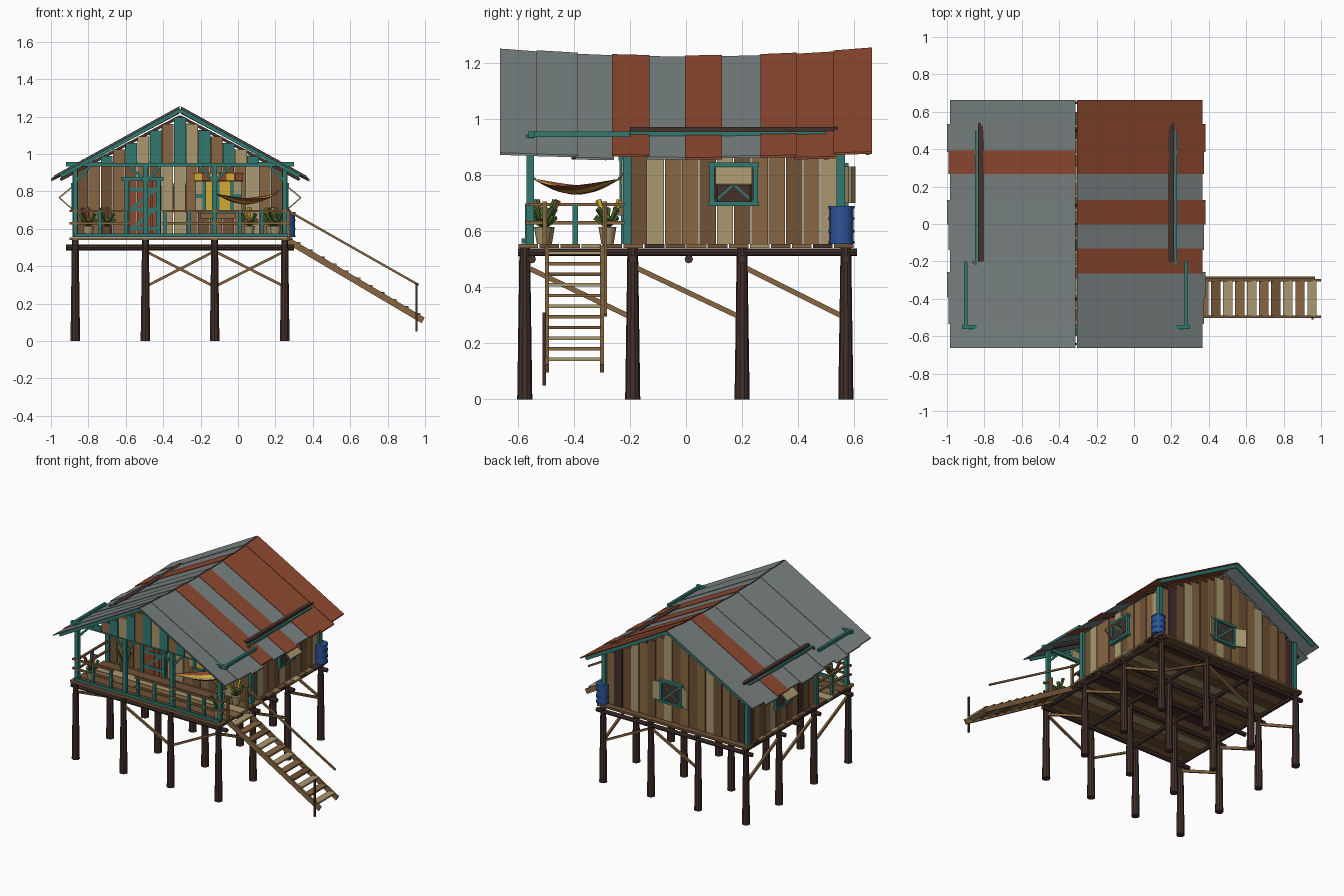
import bpy, bmesh, math
from mathutils import Vector, Matrix

cube = bpy.data.objects.get("Cube")
if cube:
    bpy.data.objects.remove(cube, do_unlink=True)

# Palette: one letter code per colour
PALETTE = {
    "d": ("dark timber", "46342F"), "m": ("mid brown wood", "6E5238"),
    "b": ("brown wood", "866644"), "l": ("pale tan wood", "A8976F"),
    "t": ("teal paint", "34786F"), "g": ("grey metal", "788080"),
    "r": ("rust red", "8C4A33"), "u": ("blue drum", "2F5596"),
    "y": ("yellow cloth", "D0A83A"), "e": ("leaf green", "4F6B35")}
CODES = "".join(PALETTE)
MATS = []
for label, code in PALETTE.values():
    rgb = [(int(code[i:i + 2], 16) / 255) ** 2.2 for i in (0, 2, 4)]
    mat = bpy.data.materials.new(label)
    mat.use_nodes = True
    mat.diffuse_color = (*rgb, 1)
    node = mat.node_tree.nodes["Principled BSDF"]
    node.inputs["Base Color"].default_value = (*rgb, 1)
    node.inputs["Roughness"].default_value = 0.8
    MATS.append(mat)


class Part:
    """Collects simple solids into one named object."""

    def __init__(self, name):
        self.name, self.bm = name, bmesh.new()

    def hexa(self, pts, col):
        v = [self.bm.verts.new(p) for p in pts]
        for i in range(4):
            j = (i + 1) % 4
            self.face([v[i], v[j], v[j + 4], v[i + 4]], col)
        self.face(v[3::-1], col)
        self.face(v[4:], col)

    def face(self, verts, col):
        self.bm.faces.new(verts).material_index = CODES.index(col)

    def box(self, c, s, col):
        x, y, z = (k / 2 for k in s)
        ring = [(-x, -y), (x, -y), (x, y), (-x, y)]
        self.hexa([(c[0] + a, c[1] + b, c[2] + h) for h in (-z, z) for a, b in ring], col)

    def beam(self, a, b, w, h, col):
        a, b = Vector(a), Vector(b)
        d = (b - a).normalized()
        side = d.cross((0, 0, 1) if abs(d.z) < 0.95 else (0, 1, 0)).normalized()
        up = side.cross(d)
        ring = [side * i * w / 2 + up * j * h / 2 for i, j in ((-1, -1), (1, -1), (1, 1), (-1, 1))]
        self.hexa([e + r for e in (a, b) for r in ring], col)

    def log(self, a, b, r1, r2, col, n=10, smooth=False):
        a, b = Vector(a), Vector(b)
        d = b - a
        m = Matrix.Translation((a + b) / 2) @ d.to_track_quat("Z", "Y").to_matrix().to_4x4()
        new = bmesh.ops.create_cone(self.bm, cap_ends=True, segments=n, radius1=r1,
                                    radius2=r2, depth=d.length, matrix=m)["verts"]
        for f in {f for v in new for f in v.link_faces}:
            f.material_index = CODES.index(col)
            f.smooth = smooth and len(f.verts) == 4

    def done(self):
        bmesh.ops.recalc_face_normals(self.bm, faces=self.bm.faces)
        mesh = bpy.data.meshes.new(self.name)
        self.bm.to_mesh(mesh)
        self.bm.free()
        for mat in MATS:
            mesh.materials.append(mat)
        bpy.context.collection.objects.link(bpy.data.objects.new(self.name, mesh))


RIDGE = -0.31
XS, YS = (-0.87, -0.495, -0.125, 0.25), (-0.575, -0.19, 0.2, 0.57)
FLOOR = 0.555


def roof_z(x, y=0):
    t = abs(x - RIDGE) / 0.68
    return 1.225 - 0.36 * t + (0.028 - 0.016 * t) * (y / 0.66) ** 2


# Stilts and floor logs
p = Part("stilts")
for x in XS:
    for y in YS:
        p.log((x, y, 0), (x, y, 0.54), 0.027, 0.019, "d")
p.done()
p = Part("floor_logs")
for x in XS:
    p.log((x, -0.6, 0.525), (x, 0.61, 0.525), 0.014, 0.014, "d", 8)
for y in (-0.55, -0.19, 0.01, 0.2, 0.57):
    p.log((-0.92, y, 0.5), (0.3, y, 0.5), 0.015, 0.015, "d", 8)
p.done()

# Diagonal braces between the stilts
p = Part("stilt_braces")
for y, za, zb in ((-0.575, 0.48, 0.29), (0.57, 0.29, 0.48)):
    for x in (XS[1], XS[3]):
        p.beam((x, y, za), (XS[2], y, zb), 0.014, 0.014, "b")
for x in (XS[0], XS[3]):
    for a, b in zip(YS, YS[1:]):
        p.beam((x, a, 0.475), (x, b, 0.29), 0.014, 0.018, "b")
p.done()

# Deck boards
p = Part("deck")
for i in range(16):
    p.box((-0.305 + 0.006 * (i % 3 - 1), -0.5625 + 0.075 * i, 0.547),
          (1.18, 0.07, 0.015), "bmblmbdm"[i % 8])
p.done()


# Plank walls: along is 0 for x and 1 for y
def plank_wall(name, along, fixed, start, end, z0, top, cols):
    p = Part(name)
    w = (end - start) / len(cols)
    for i, col in enumerate(cols):
        c = start + w * (i + 0.5)
        z1 = top(c, w)
        pos, size = [fixed, fixed, (z0 + z1) / 2], [0.014, 0.014, z1 - z0]
        pos[along], size[along] = c, w - 0.003
        pos[1 - along] += 0.004 * (i % 2)
        if z1 > z0 + 0.01:
            p.box(pos, size, col)
    p.done()


def gable_top(c, w):
    return roof_z(abs(c - RIDGE) + w / 2 + RIDGE) - 0.012


plank_wall("front_wall", 0, -0.205, -0.865, 0.24, FLOOR, lambda c, w: 0.95, "mbmbmbmllbmbmblbm")
plank_wall("back_wall", 0, 0.545, -0.865, 0.24, FLOOR, gable_top, "dmbmlbmbmlbmblmdb")
plank_wall("right_wall", 1, 0.238, -0.2, 0.54, FLOOR, lambda c, w: 0.91, "mlbbmlmbbmbl")
plank_wall("left_wall", 1, -0.862, -0.2, 0.54, FLOOR, lambda c, w: 0.91, "bmdbmbmlbmbd")
plank_wall("front_gable", 0, -0.57, -0.865, 0.245, 0.95, gable_top, "tltbtltbtltbtltlt")

# Roof sheets, sagging towards the middle
p = Part("roof_sheets")
edges = (-0.66, -0.53, -0.39, -0.26, -0.135, 0, 0.125, 0.27, 0.39, 0.53, 0.66)
for side, cols in ((-1, "gggggggrgg"), (1, "gggrgrgrrr")):
    for i, col in enumerate(cols):
        ya, yb = edges[i] - 0.004, edges[i + 1] + 0.004
        lift = 0.004 * (i % 2)
        x0, x1 = RIDGE + side * 0.004, RIDGE + side * (0.675 + 0.008 * (i % 3))
        ring = [(x0, ya), (x1, ya), (x1, yb), (x0, yb)]
        p.hexa([(x, y, roof_z(x, y) + lift + h) for h in (-0.008, 0) for x, y in ring], col)
p.done()

# Bargeboards under both roof ends
p = Part("bargeboards")
for y in (-0.642, 0.648):
    for x in (-0.95, 0.33):
        p.beam((RIDGE, y, roof_z(RIDGE, y) - 0.015), (x, y, roof_z(x, y) - 0.015), 0.012, 0.026, "t")
p.done()

# Wall plates and teal eave beams that break through the sheets
p = Part("roof_beams")
for s in (-1, 1):
    x = RIDGE + s * 0.508
    p.beam((x, -0.2, 0.957), (x, 0.54, 0.957), 0.03, 0.028, "d")
    p.beam((x + s * 0.025, -0.22, 0.945), (x + s * 0.025, 0.5, 0.945), 0.014, 0.02, "t")
    p.beam((RIDGE + s * 0.59, -0.56, 0.945), (RIDGE + s * 0.59, -0.2, 0.945), 0.018, 0.02, "t")
    for y in (-0.4, 0.1, 0.5):
        p.beam((RIDGE, y, 1.2), (RIDGE + s * 0.64, y, 0.862), 0.016, 0.016, "d")
p.beam((-0.92, -0.55, 0.945), (0.3, -0.55, 0.945), 0.022, 0.022, "t")
p.done()

# Veranda and corner posts with small knee braces
p = Part("teal_posts")
for x in XS:
    p.box((x, -0.555, 0.75), (0.026, 0.026, 0.39), "t")
    for s in (-1, 1):
        if XS[0] <= x + s * 0.08 <= XS[3]:
            p.beam((x, -0.555, 0.85), (x + s * 0.08, -0.555, 0.935), 0.012, 0.014, "t")
for x in (XS[0], XS[3]):
    for y in (-0.21, 0.552):
        p.box((x, y, 0.735), (0.03, 0.03, 0.36), "t")
p.done()

# Railings, open on the right where the stairs arrive
p = Part("railings")
for z in (0.63, 0.695):
    p.beam((-0.9, -0.565, z), (-0.58, -0.565, z), 0.014, 0.012, "b")
    p.beam((-0.41, -0.565, z), (0.28, -0.565, z), 0.014, 0.012, "b")
    p.beam((-0.87, -0.57, z), (-0.87, -0.22, z), 0.014, 0.012, "b")
    p.beam((0.265, -0.57, z), (0.265, -0.5, z), 0.014, 0.012, "b")
    p.beam((0.265, -0.29, z), (0.265, -0.22, z), 0.014, 0.012, "b")
for x in (-0.74, -0.6, -0.39, -0.26, 0.01, 0.13):
    p.box((x, -0.565, 0.625), (0.018, 0.018, 0.14), "t")
p.box((-0.87, -0.395, 0.625), (0.018, 0.018, 0.14), "t")
p.box((-0.305, -0.58, 0.565), (1.14, 0.012, 0.018), "t")
for y in (-0.503, -0.29):
    p.box((0.27, y, 0.62), (0.016, 0.016, 0.17), "b")
p.done()

# Stairs with a handrail
p = Part("stairs")
for y in (-0.495, -0.3):
    p.beam((0.27, y, 0.535), (0.99, y, 0.11), 0.014, 0.034, "b")
for i in range(11):
    t = (i + 0.6) / 11.2
    p.box((0.27 + 0.72 * t, -0.398, 0.545 - 0.425 * t), (0.05, 0.19, 0.012), "lbmlb"[i % 5])
p.beam((0.26, -0.287, 0.7), (0.965, -0.287, 0.3), 0.012, 0.012, "b")
p.box((0.955, -0.505, 0.18), (0.012, 0.012, 0.26), "d")
p.done()

# Front door with a braced leaf
p = Part("front_door")
for i in range(4):
    p.box((-0.5625 + 0.04 * i, -0.216, 0.705), (0.037, 0.012, 0.3), "r")
for x in (-0.595, -0.427):
    p.box((x, -0.222, 0.71), (0.024, 0.02, 0.31), "t")
p.box((-0.511, -0.224, 0.867), (0.225, 0.024, 0.022), "t")
for z in (0.6, 0.705, 0.81):
    p.box((-0.505, -0.224, z), (0.15, 0.008, 0.02), "t")
for z in (0.6, 0.705):
    p.beam((-0.57, -0.225, z), (-0.44, -0.225, z + 0.105), 0.008, 0.016, "t")
p.done()


# Framed window on a wall: to_wall maps (across, up, out) to a point
def window(name, to_wall, w, h, fill, cross=True):
    p = Part(name)

    def bar(a, b, out, wide, deep, col):
        p.beam(to_wall(*a, out), to_wall(*b, out), wide, deep, col)
    bar((-w / 2, 0), (w / 2, 0), 0.012, 0.008, h, fill)
    for s in (-1, 1):
        bar((-w / 2 - 0.012, s * h / 2), (w / 2 + 0.012, s * h / 2), 0.016, 0.024, 0.016, "t")
        bar((s * w / 2, -h / 2), (s * w / 2, h / 2), 0.016, 0.018, 0.018, "t")
        if cross:
            bar((-w / 2, -s * h / 2), (w / 2, s * h / 2), 0.014, 0.008, 0.008, "t")
    return p


# Side windows with propped awning shutters
for name, x, s in (("right_window", 0.245, 1), ("left_window", -0.865, -1)):
    p = window(name, lambda a, u, o: (x + s * o, 0.17 + a, 0.767 + u), 0.155, 0.14, "d")
    p.beam((x + s * 0.02, 0.17, 0.825), (x + s * 0.092, 0.17, 0.765), 0.13, 0.008, "l")
    for y in (0.11, 0.23):
        p.beam((x + s * 0.09, y, 0.765), (x + s * 0.015, y, 0.7), 0.006, 0.006, "b")
    p.done()

# Back window with side shutters
p = window("back_window", lambda a, u, o: (-0.28 + a, 0.552 + o, 0.765 + u), 0.155, 0.14, "d")
p.beam((-0.365, 0.565, 0.765), (-0.435, 0.6, 0.765), 0.01, 0.13, "l")
p.beam((-0.195, 0.565, 0.765), (-0.145, 0.585, 0.765), 0.01, 0.13, "l")
p.done()

# Front window with yellow curtains, shutters and a small awning
p = window("front_window", lambda a, u, o: (-0.105 + a, -0.212 - o, 0.775 + u), 0.15, 0.17, "y", False)
for x in (-0.205, -0.005):
    p.box((x, -0.225, 0.775), (0.045, 0.01, 0.16), "l")
    p.box((x, -0.232, 0.775), (0.045, 0.006, 0.02), "t")
p.box((-0.105, -0.23, 0.775), (0.012, 0.01, 0.16), "t")
for i in range(6):
    x = -0.215 + 0.044 * i
    p.beam((x, -0.22, 0.895), (x, -0.29, 0.855), 0.043, 0.008, "yr"[i % 2])
p.box((-0.105, -0.24, 0.67), (0.19, 0.04, 0.03), "b")
p.done()

# Hammock slung diagonally across the veranda
p = Part("hammock")
a, b = Vector((-0.13, -0.555, 0.805)), Vector((0.215, -0.225, 0.805))
across = (b - a).cross((0, 0, 1)).normalized()
rows = []
for i in range(13):
    t = i / 12
    bow = math.sin(math.pi * t)
    mid = a.lerp(b, 0.05 + 0.9 * t) - Vector((0, 0, 0.02 + 0.055 * bow))
    rows.append([p.bm.verts.new(mid + across * (j - 3) * (0.004 + 0.018 * bow)
                                + Vector((0, 0, 0.0035 * (j - 3) ** 2 * bow))) for j in range(7)])
for r0, r1 in zip(rows, rows[1:]):
    for j in range(6):
        p.face([r0[j], r0[j + 1], r1[j + 1], r1[j]], "rylryr"[j])
for e, r in ((a, rows[0]), (b, rows[-1])):
    p.log(e, r[3].co.copy(), 0.004, 0.004, "l", 6)
p.done()

# Water drum at the back corner
p = Part("water_drum")
p.log((0.262, 0.555, FLOOR), (0.262, 0.555, 0.69), 0.043, 0.043, "u", 20, True)
for z in (0.56, 0.6, 0.645, 0.685):
    p.log((0.262, 0.555, z - 0.004), (0.262, 0.555, z + 0.004), 0.046, 0.046, "u", 20, True)
p.done()

# Potted plants
p = Part("potted_plants")
for x, y, pot, bloom in ((-0.8, -0.5, "l", "r"), (-0.7, -0.28, "m", "m"),
                         (0.06, -0.28, "l", "y"), (0.18, -0.28, "l", "y"), (0.2, -0.51, "l", "e")):
    p.log((x, y, FLOOR), (x, y, 0.615), 0.022, 0.032, pot, 10, True)
    for i in range(8):
        ang = i * math.tau / 8
        tip = (x + 0.045 * math.cos(ang), y + 0.045 * math.sin(ang), 0.65 + 0.03 * (i % 3))
        p.log((x, y, 0.61), tip, 0.004, 0.012, bloom if i % 3 == 2 else "e", 5)
p.done()
